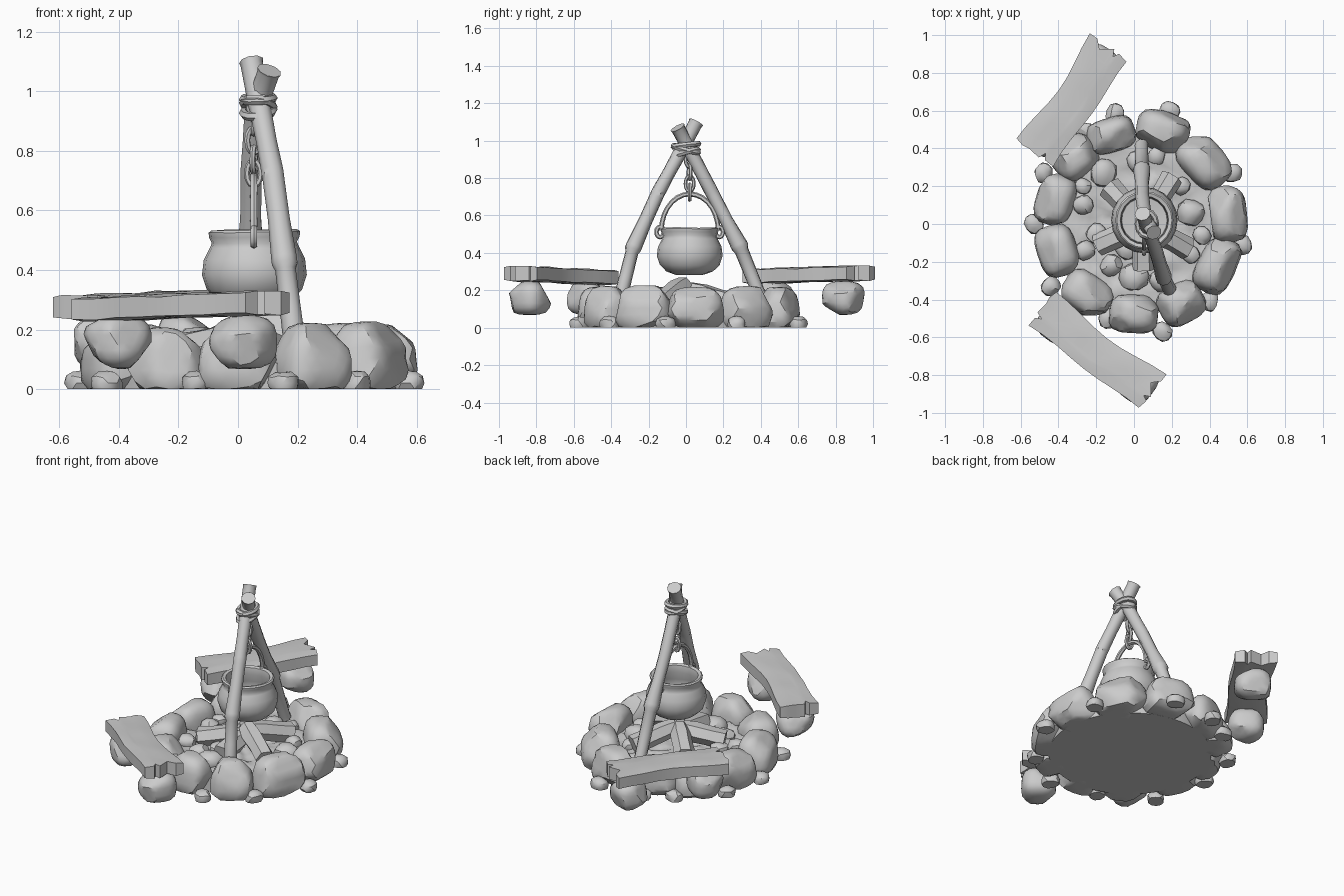
import bpy, bmesh, random
from math import sin, cos, pi, radians, atan2, hypot
from mathutils import Vector, Matrix, noise

if "Cube" in bpy.data.objects:
    bpy.data.objects.remove(bpy.data.objects["Cube"])

random.seed(7)


def finish(bm, name, angle=35):
    bmesh.ops.recalc_face_normals(bm, faces=bm.faces[:])
    me = bpy.data.meshes.new(name)
    bm.to_mesh(me)
    bm.free()
    ob = bpy.data.objects.new(name, me)
    bpy.context.collection.objects.link(ob)
    bpy.ops.object.select_all(action='DESELECT')
    ob.select_set(True)
    bpy.context.view_layer.objects.active = ob
    bpy.ops.object.shade_smooth_by_angle(angle=radians(angle))
    return ob


def stone(name, loc, half, rot=0, taper=0.0, cuts=7, floor=None, boxy=3.5, sub=3):
    """Rounded block with random flat chips; floor clips the underside."""
    bm = bmesh.new()
    bmesh.ops.create_icosphere(bm, subdivisions=sub, radius=1)
    planes = []
    for _ in range(cuts):
        n = Vector([random.uniform(-1, 1) for _ in range(3)]).normalized()
        planes.append((n, random.uniform(0.86, 1.02)))
    m = Matrix.Rotation(rot, 3, 'Z')
    for v in bm.verts:
        c = v.co
        c = c / sum(abs(a) ** boxy for a in c) ** (1 / boxy)
        for n, d in planes:
            k = c.dot(n) - d
            if k > 0:
                c = c - n * k
        t = 1 - taper * c.z
        c = m @ Vector((c.x * half[0] * t, c.y * half[1] * t, c.z * half[2])) + Vector(loc)
        if floor is not None:
            c.z = max(c.z, floor)
        v.co = c
    return finish(bm, name, 30)


def tube(name, pts, radii, sides=8, ref=(1, 0, 0), closed=False, wobble=0.0):
    """Sweep a polygon section along points, capped unless closed."""
    bm = bmesh.new()
    pts = [Vector(p) for p in pts]
    n = len(pts)
    if not isinstance(radii, (list, tuple)):
        radii = [radii] * n
    rings = []
    for i, p in enumerate(pts):
        a = pts[i - 1] if closed or i else p
        b = pts[(i + 1) % n] if closed or i < n - 1 else p
        t = (b - a).normalized()
        u = Vector(ref)
        u = (u - t * u.dot(t)).normalized()
        w = t.cross(u)
        ring = []
        for j in range(sides):
            r = radii[i] * (1 + random.uniform(-wobble, wobble))
            an = 2 * pi * (j + 0.5) / sides
            ring.append(bm.verts.new(p + u * cos(an) * r + w * sin(an) * r))
        rings.append(ring)
    for i in range(n if closed else n - 1):
        a, b = rings[i], rings[(i + 1) % n]
        for j in range(sides):
            k = (j + 1) % sides
            bm.faces.new((a[j], a[k], b[k], b[j]))
    if not closed:
        bm.faces.new(rings[0])
        bm.faces.new(rings[-1])
    return finish(bm, name, 40)


def loop(name, c, u, ru, v, rv, r, count=12, sides=6):
    """Closed elliptical ring spanned by axes u and v."""
    c, u, v = Vector(c), Vector(u).normalized(), Vector(v).normalized()
    pts = [c + u * ru * cos(2 * pi * i / count) + v * rv * sin(2 * pi * i / count) for i in range(count)]
    return tube(name, pts, r, sides, u.cross(v), True, 0.06)


# Fire ring: big stones (x, y, half width, half depth, top height)
ring = [(0.15, 0.49, .14, .105, .21), (-0.12, 0.47, .125, .09, .20), (-0.31, 0.35, .12, .10, .21),
        (-0.415, 0.13, .135, .10, .20), (-0.405, -0.14, .135, .105, .21), (-0.25, -0.37, .135, .105, .20),
        (0.0, -0.475, .13, .10, .21), (0.25, -0.42, .12, .105, .215), (0.44, -0.22, .15, .10, .22),
        (0.495, 0.05, .15, .10, .21), (0.37, 0.33, .15, .11, .215)]
for x, y, hw, hd, top in ring:
    stone("ring_stone", (x, y, top / 2 - 0.005), (hw, hd, top / 2 + 0.012),
          atan2(y, x - 0.02) - pi / 2, taper=0.12, floor=0)

# Small pebbles around the outside
for x, y in [(-0.1, .585), (.19, .60), (.52, .27), (.575, -.11), (.40, -.41), (.15, -.57),
             (-.53, 0), (-.48, .27), (-.26, .49), (-.44, -.33), (-.14, -.50)]:
    stone("pebble", (x, y, 0.02), (.055, .048, .042), random.uniform(0, 3), floor=0, boxy=2.6, sub=2)

# Lumpy ash bed with a flat underside
bm = bmesh.new()
nr, ns, R = 14, 48, 0.47
rows = []
for i in range(1, nr + 1):
    row = []
    for j in range(ns):
        a, r = 2 * pi * j / ns, R * i / nr
        x, y = 0.03 + r * cos(a), r * sin(a)
        row.append(bm.verts.new((x, y, 0.09 + 0.035 * noise.noise(Vector((x * 13, y * 13, 3))))))
    rows.append(row)
rows.append([bm.verts.new((v.co.x, v.co.y, 0)) for v in rows[-1]])
for a, b in zip(rows, rows[1:]):
    for j in range(ns):
        k = (j + 1) % ns
        bm.faces.new((a[j], a[k], b[k], b[j]))
bm.faces.new(rows[0])
bm.faces.new(rows[-1])
finish(bm, "ash_bed", 50)

# Cobbles and coals inside the ring
for x, y, r in [(0, -.28, .08), (.30, .06, .075), (-.16, .27, .075), (-.2, -.05, .055), (-.12, -.22, .06),
                (.14, -.3, .06), (.3, -.16, .05), (.02, .33, .06), (.25, .2, .05), (-.27, .1, .055),
                (-.26, -.14, .055), (-.04, -.13, .06), (.12, .36, .05), (.36, -.06, .05), (-.27, .2, .045)]:
    stone("coal", (x, y, 0.10), (r, r * .92, r * .75), random.uniform(0, 3), boxy=2.6, sub=2)

# Firewood leaning to the middle
for deg, r0, z1 in [(58, .29, .20), (-30, .27, .23), (133, .27, .20), (205, .27, .18), (270, .24, .17)]:
    c, s = cos(radians(deg)), sin(radians(deg))
    pts = [(0.05 + c * (r0 * (1 - t) + 0.02 * t), s * (r0 * (1 - t) + 0.02 * t), 0.13 + (z1 - 0.13) * t)
           for t in (0, .35, .7, 1)]
    tube("firewood", pts, [.062, .058, .06, .05], 6, (0, 0, 1), wobble=.08)

# Two crossed poles with knots
poles = [[(.195, -.36, .12), (.158, -.285, .42), (.118, -.15, .72), (.075, -.03, .94), (.045, .055, 1.1)],
         [(.04, .415, .12), (.042, .29, .43), (.045, .14, .72), (.06, .025, .94), (.105, -.045, 1.07)]]
for pts in poles:
    fine, rad = [], []
    for i, (a, b) in enumerate(zip(pts, pts[1:])):
        a, b = Vector(a), Vector(b)
        for t in (0, .06, .5, .94):
            fine.append(a.lerp(b, t))
            rad.append((.046 if t in (0, .06) and i == 1 else .037) + random.uniform(-.002, .002))
    fine.append(Vector(pts[-1]))
    rad.append(.042)
    tube("pole", fine, rad, 9)

# Rope lashing at the crossing
for dz, tilt in [(-.012, .28), (.01, -.28), (.03, .12)]:
    loop("rope_lashing", (.068, 0, .945 + dz), (1, 0, tilt * .4), .05, (0, 1, tilt), .068, .015)

# Chain links and hanging hook
for z, u in [(.90, (0, 1, 0)), (.835, (1, .3, 0)), (.77, (.2, 1, 0)), (.725, (1, 0, 0))]:
    loop("chain_link", (.053, .02, z), u, .023, (0, 0, 1), .042, .010)

# Cauldron lathed from a wall profile
profile = [(0, .28), (.075, .282), (.125, .30), (.16, .335), (.176, .385), (.170, .435), (.150, .475),
           (.143, .492), (.152, .512), (.154, .528), (.146, .535), (.128, .53), (.122, .49), (.14, .44),
           (.145, .39), (.12, .33), (0, .315)]
bm = bmesh.new()
es = []
vs = [bm.verts.new((r, 0, z)) for r, z in profile]
es = [bm.edges.new(e) for e in zip(vs, vs[1:])]
bmesh.ops.spin(bm, geom=vs + es, cent=(0, 0, 0), axis=(0, 0, 1), angle=2 * pi, steps=20)
bmesh.ops.remove_doubles(bm, verts=bm.verts[:], dist=1e-4)
for v in bm.verts:
    v.co += Vector((.055, .02, .006 * noise.noise(v.co * 9)))
finish(bm, "cauldron", 50)

# Bail handle and its ears
tube("handle", [(.053, .02 - .152 * cos(pi * i / 14), .52 + .195 * sin(pi * i / 14)) for i in range(15)],
     .013, 6, wobble=.08)
for s in (-1, 1):
    loop("handle_ear", (.053, .02 + s * .158, .512), (0, 1, 0), .02, (0, 0, 1), .028, .012)


def bench(name, centre, direction, length, width, z0, z1, feet):
    """Rough plank with notched ends on two stump feet."""
    d = Vector((*direction, 0)).normalized()
    side = Vector((-d.y, d.x, 0))
    ends = [(-.5, -.5), (-.495, -.2), (-.46, -.13), (-.5, -.06), (-.49, .5)]
    n = 9
    bm = bmesh.new()
    rows = []
    acr = [-.5, -.27, -.2, -.13, .13, .3, .5]
    tips = [[0, .004, .035, -.004, .006, .0, .012], [.012, 0, .03, -.006, .04, .0, .0]]
    for level in (1, 0):
        grid = []
        for i in range(n):
            t = i / (n - 1)
            row = []
            for k, a in enumerate(acr):
                l = (t - .5) * length
                l += tips[0][k] * (i == 0) - tips[1][k] * (i == n - 1)
                w = a * width * (1 - .12 * sin(pi * t)) + .012 * sin(t * 7 + 1)
                z = z0 + (z1 - z0) * t + (.04 if level else -.04) + .008 * noise.noise(Vector((t * 5, a * 4, level * 9)))
                if k in (0, len(acr) - 1):
                    z -= .006 if level else -.006
                row.append(bm.verts.new(Vector((*centre, z)) + d * l + side * w))
            grid.append(row)
        rows.append(grid)
        for i in range(n - 1):
            for k in range(len(acr) - 1):
                bm.faces.new((grid[i][k], grid[i + 1][k], grid[i + 1][k + 1], grid[i][k + 1]))
    bmesh.ops.bridge_loops(bm, edges=[e for e in bm.edges if e.is_boundary])
    finish(bm, name + "_seat", 30)
    for along in feet:
        c = Vector((*centre, 0)) + d * along
        stone(name + "_foot", (c.x, c.y, .158), (.10, .105, .09), atan2(d.y, d.x), cuts=8, boxy=3.2)


bench("back_bench", (-.322, .65), (.40, .57), .69, .245, .275, .292, (-.235, .235))
bench("front_bench", (-.20, -.675), (.60, -.45), .74, .23, .268, .29, (-.255, .27))
